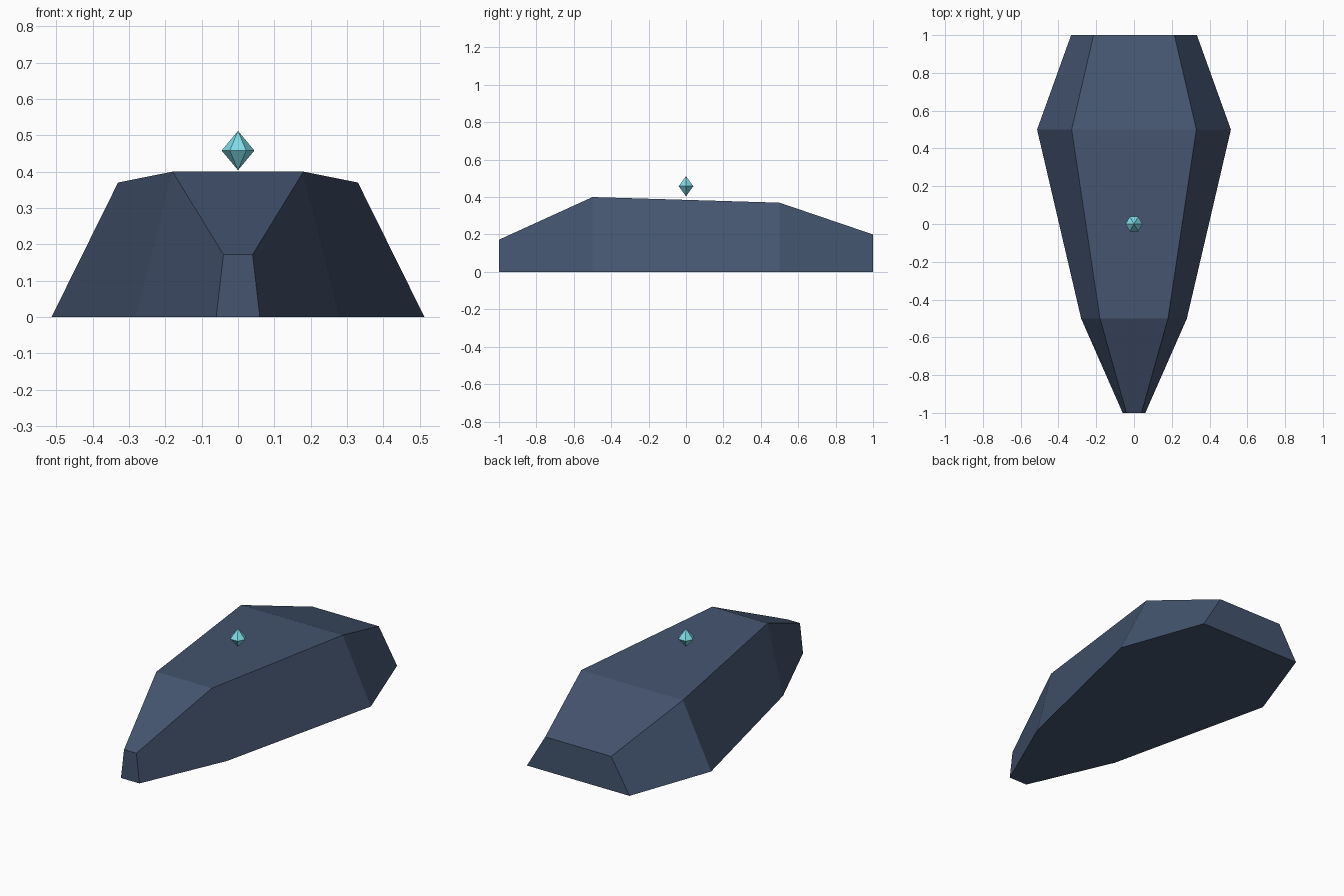
import bpy
import bmesh
import math

if "Cube" in bpy.data.objects:
    bpy.data.objects.remove(bpy.data.objects["Cube"])


def material(name, rgb):
    m = bpy.data.materials.new(name)
    m.diffuse_color = (*rgb, 1)
    m.use_nodes = True
    m.node_tree.nodes["Principled BSDF"].inputs["Base Color"].default_value = m.diffuse_color
    return m


def finish(name, bm, mat):
    bmesh.ops.recalc_face_normals(bm, faces=bm.faces)
    mesh = bpy.data.meshes.new(name)
    bm.to_mesh(mesh)
    bm.free()
    mesh.materials.append(mat)
    obj = bpy.data.objects.new(name, mesh)
    bpy.context.collection.objects.link(obj)
    return obj


slate = material("slate blue", (0.058, 0.089, 0.159))
cyan = material("pale cyan", (0.216, 0.73, 0.82))

# Hull: trapezoid sections lofted along y (y, bottom half width, top half width, height)
sections = [
    (-1.0, 0.06, 0.04, 0.172),
    (-0.5, 0.28, 0.18, 0.40),
    (0.5, 0.513, 0.33, 0.37),
    (1.0, 0.333, 0.214, 0.20),
]
bm = bmesh.new()
rings = []
for y, bottom, top, h in sections:
    points = [(-bottom, 0), (bottom, 0), (top, h), (-top, h)]
    rings.append([bm.verts.new((x, y, z)) for x, z in points])
for a, b in zip(rings, rings[1:]):
    for i in range(4):
        j = (i + 1) % 4
        bm.faces.new((a[i], a[j], b[j], b[i]))
bm.faces.new(rings[0])
bm.faces.new(rings[-1])
finish("hull", bm, slate)

# Floating crystal: six-sided double pyramid
bm = bmesh.new()
ring = [bm.verts.new((0.045 * math.cos(k * math.pi / 3),
                      0.045 * math.sin(k * math.pi / 3), 0.458)) for k in range(6)]
for z in (0.512, 0.404):
    tip = bm.verts.new((0, 0, z))
    for i in range(6):
        bm.faces.new((ring[i], ring[(i + 1) % 6], tip))
finish("crystal", bm, cyan)
